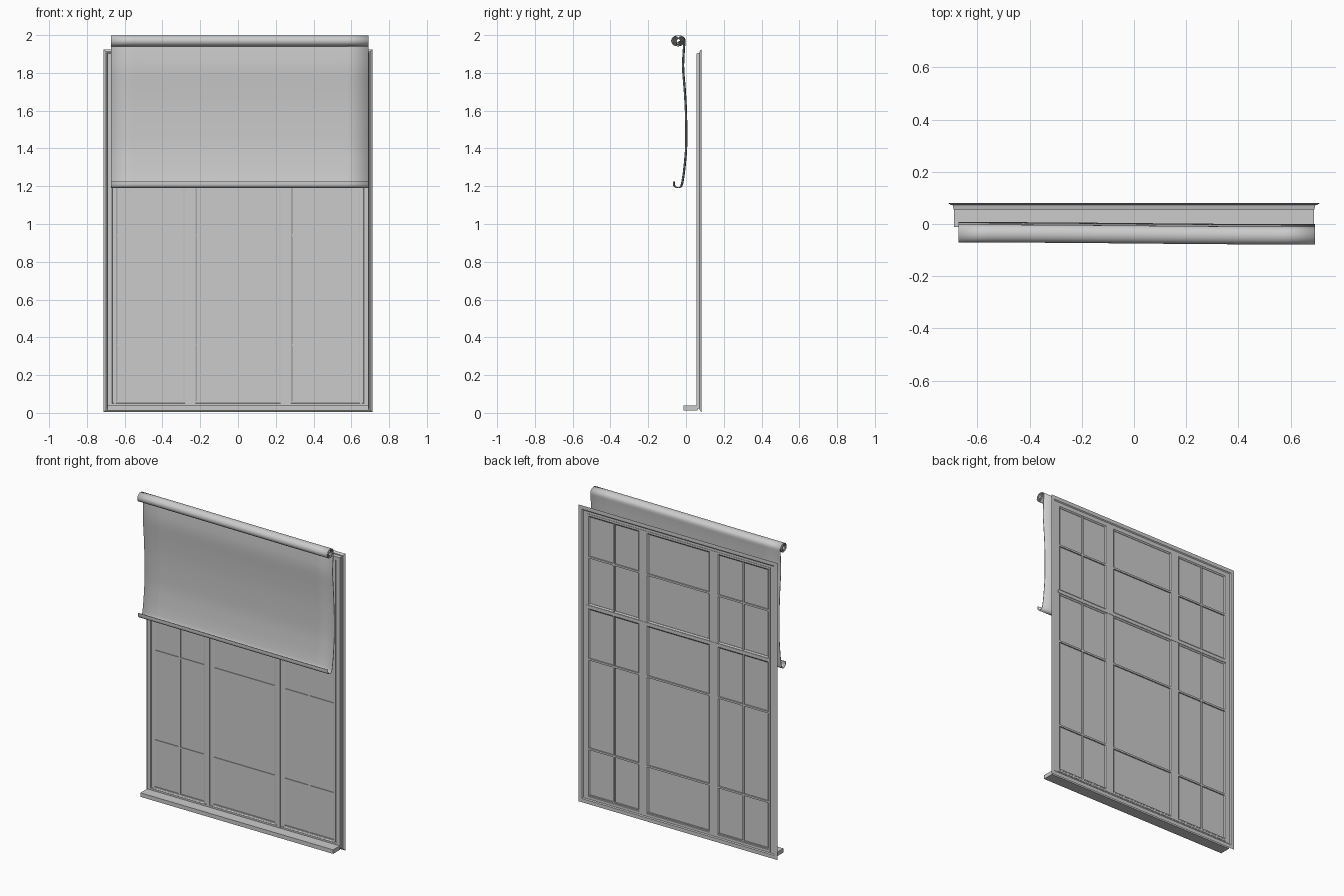
import bpy, bmesh, math
from mathutils import Vector

cube = bpy.data.objects.get("Cube")
if cube:
    bpy.data.objects.remove(cube)

grey = bpy.data.materials.new("light grey")
grey.use_nodes = True
colour = (0.6, 0.6, 0.6, 1)
grey.diffuse_color = colour
grey.node_tree.nodes["Principled BSDF"].inputs["Base Color"].default_value = colour


def finish(name, bm):
    bmesh.ops.recalc_face_normals(bm, faces=bm.faces)
    mesh = bpy.data.meshes.new(name)
    bm.to_mesh(mesh)
    bm.free()
    mesh.materials.append(grey)
    obj = bpy.data.objects.new(name, mesh)
    bpy.context.collection.objects.link(obj)
    return obj


def box(name, x0, x1, y0, y1, z0, z1):
    bm = bmesh.new()
    bmesh.ops.create_cube(bm, size=1)
    for v in bm.verts:
        v.co = ((x0 + x1) / 2 + v.co.x * (x1 - x0),
                (y0 + y1) / 2 + v.co.y * (y1 - y0),
                (z0 + z1) / 2 + v.co.z * (z1 - z0))
    return finish(name, bm)


def mitred_frame(name, x0, x1, z0, z1, profile):
    """Sweep a closed (inset, y) profile around a rectangle."""
    bm = bmesh.new()
    loops = [[bm.verts.new(p) for p in ((x0 + i, y, z0 + i), (x1 - i, y, z0 + i),
                                        (x1 - i, y, z1 - i), (x0 + i, y, z1 - i))]
             for i, y in profile]
    for k, a in enumerate(loops):
        b = loops[(k + 1) % len(loops)]
        for j in range(4):
            n = (j + 1) % 4
            bm.faces.new((a[j], a[n], b[n], b[j]))
    return finish(name, bm)


# Outer casing with a flared back flange, and the sill
mitred_frame("casing", -0.712, 0.712, 0.004, 1.925,
             [(0, 0.081), (0.012, 0.072), (0.018, 0.072), (0.022, 0.056),
              (0.045, 0.056), (0.048, 0.062), (0.058, 0.062), (0.058, 0.076),
              (0.03, 0.076), (0.024, 0.081)])
box("sill", -0.69, 0.69, -0.012, 0.06, 0.012, 0.038)

# Mullions between the three bays
for side, x in (("right", -0.253), ("left", 0.253)):
    box(side + "_mullion", x - 0.02, x + 0.02, 0.06, 0.078, 0.04, 1.88)
    box(side + "_mullion_cover", x - 0.011, x + 0.011, 0.055, 0.062, 0.04, 1.88)

# Sashes, glass and glazing bars for each bay
SPLIT = 1.28
bays = (("right", -0.657, -0.27), ("middle", -0.236, 0.236), ("left", 0.27, 0.657))
for bay, x0, x1 in bays:
    for part, z0, z1 in (("lower", 0.04, SPLIT), ("upper", SPLIT, 1.88)):
        mitred_frame(f"{bay}_{part}_sash", x0, x1, z0, z1,
                     [(0, 0.078), (0, 0.06), (0.01, 0.06), (0.02, 0.066),
                      (0.02, 0.072), (0.012, 0.078)])
        box(f"{bay}_{part}_glass", x0 + 0.01, x1 - 0.01, 0.068, 0.07,
            z0 + 0.01, z1 - 0.01)
    for n, z in enumerate((0.36, 0.94, 1.6)):
        box(f"{bay}_crossbar_{n + 1}", x0 + 0.012, x1 - 0.012, 0.064, 0.078,
            z - 0.006, z + 0.006)
    if bay != "middle":
        mid = (x0 + x1) / 2
        box(f"{bay}_upright_bar", mid - 0.006, mid + 0.006, 0.064, 0.077, 0.05, 1.87)
box("meeting_rail", -0.657, 0.657, 0.062, 0.08, SPLIT - 0.01, SPLIT + 0.01)


# Roller blind: coiled top, gently waving cloth, curled hem
def smooth_path(points, steps):
    pts = [Vector(p) for p in points]
    pts = [pts[0]] + pts + [pts[-1]]
    out = []
    for a, b, c, d in zip(pts, pts[1:], pts[2:], pts[3:]):
        for s in range(steps):
            t = s / steps
            out.append(0.5 * (2 * b + (c - a) * t + (2 * a - 5 * b + 4 * c - d) * t * t
                              + (3 * b - a - 3 * c + d) * t ** 3))
    return out + [pts[-1]]


TURNS, COIL = 3, 72
path = []
for k in range(COIL):
    f = k / COIL
    angle = (1 - f) * TURNS * math.tau
    r = 0.009 + 0.026 * f
    path.append(Vector((-0.042 + r * math.cos(angle), 1.968 + 0.88 * r * math.sin(angle))))
path += smooth_path([(-0.008, 1.965), (-0.013, 1.9), (-0.015, 1.82), (-0.006, 1.7),
                     (0, 1.58), (0.001, 1.42), (-0.006, 1.32), (-0.016, 1.24),
                     (-0.026, 1.2), (-0.045, 1.192), (-0.062, 1.203), (-0.064, 1.225)], 6)

bm = bmesh.new()
SPANS = 12
rows = []
for s in range(SPANS + 1):
    t = s / SPANS
    skew = 0.004 * math.cos(math.pi * t)
    rows.append([bm.verts.new((-0.672 + 1.364 * t, p.x + skew, p.y)) for p in path])
for a, b in zip(rows, rows[1:]):
    for j in range(len(path) - 1):
        bm.faces.new((a[j], a[j + 1], b[j + 1], b[j]))
blind = finish("roller_blind", bm)
thick = blind.modifiers.new("thickness", "SOLIDIFY")
thick.thickness = 0.004
thick.offset = 0
bpy.context.view_layer.objects.active = blind
blind.select_set(True)
bpy.ops.object.shade_smooth_by_angle(angle=math.radians(40))
